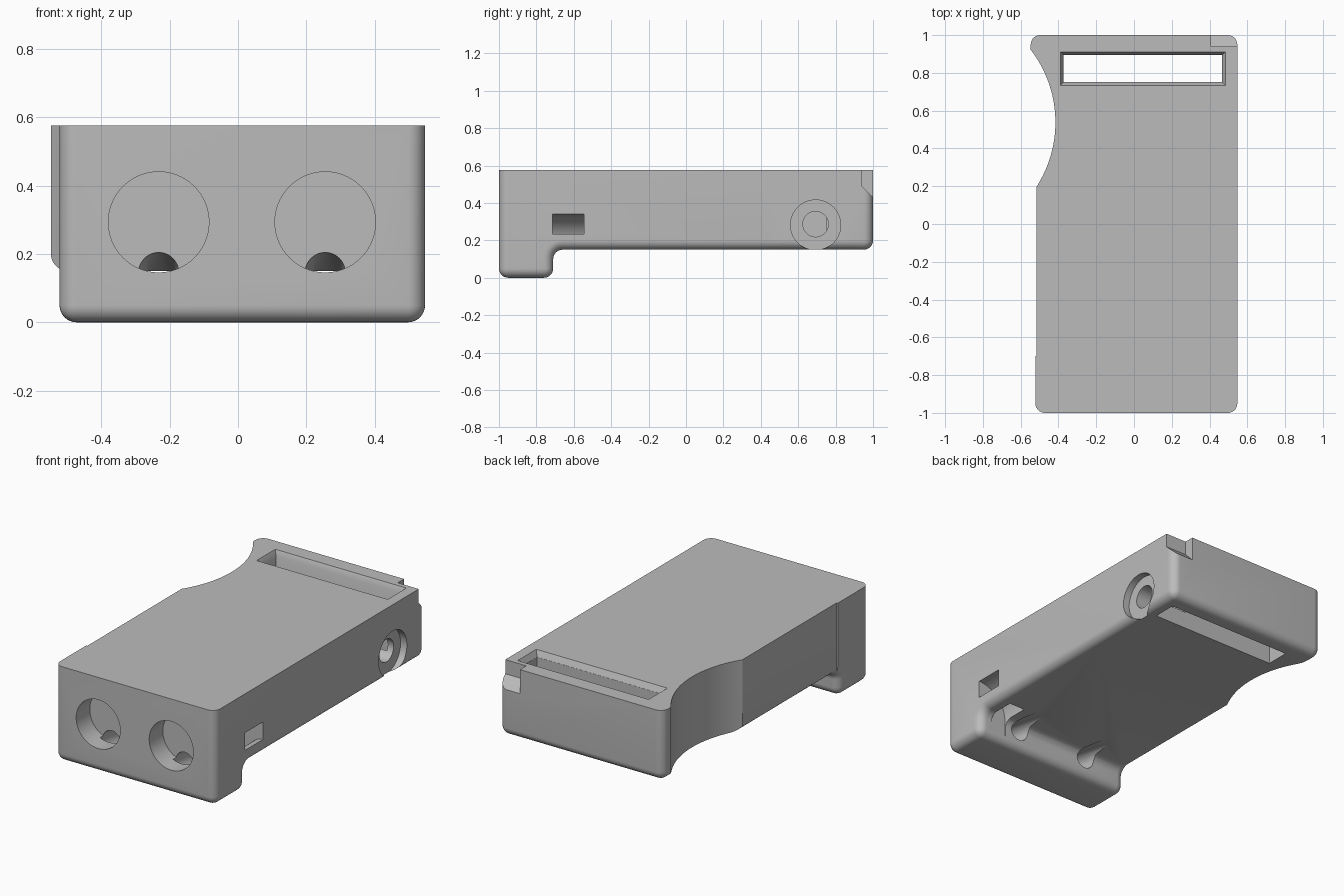
import bpy, bmesh, math
from mathutils import Matrix, Vector

if "Cube" in bpy.data.objects:
    bpy.data.objects.remove(bpy.data.objects["Cube"])

HALF_W, TOP, BELLY, ROUND = 0.547, 0.575, 0.15, 0.05

grey = bpy.data.materials.new("plain_grey")
grey.use_nodes = True
grey.diffuse_color = (0.5, 0.5, 0.5, 1)
grey.node_tree.nodes["Principled BSDF"].inputs["Base Color"].default_value = (0.5, 0.5, 0.5, 1)


def to_object(name, bm):
    bmesh.ops.recalc_face_normals(bm, faces=bm.faces[:])
    mesh = bpy.data.meshes.new(name)
    bm.to_mesh(mesh)
    bm.free()
    mesh.materials.append(grey)
    obj = bpy.data.objects.new(name, mesh)
    bpy.context.scene.collection.objects.link(obj)
    return obj


def prism(points, shift):
    """Closed outline swept along a vector."""
    bm = bmesh.new()
    face = bm.faces.new([bm.verts.new(p) for p in points])
    new = bmesh.ops.extrude_face_region(bm, geom=[face])["geom"]
    verts = [v for v in new if isinstance(v, bmesh.types.BMVert)]
    bmesh.ops.translate(bm, verts=verts, vec=shift)
    return bm


def arc(cx, cy, r, start, end, n):
    angles = [math.radians(start + (end - start) * i / n) for i in range(n + 1)]
    return [(cx + r * math.cos(a), cy + r * math.sin(a)) for a in angles]


def box(x0, x1, y0, y1, z0, z1):
    return prism([(x0, y0, z0), (x1, y0, z0), (x1, y1, z0), (x0, y1, z0)], (0, 0, z1 - z0))


def rod(start, end, r, sides=64):
    """Cylinder between two points."""
    a, b = Vector(start), Vector(end)
    bm = bmesh.new()
    turn = (b - a).to_track_quat("Z", "Y").to_matrix().to_4x4()
    bmesh.ops.create_cone(bm, cap_ends=True, segments=sides, radius1=r, radius2=r,
                          depth=(b - a).length, matrix=Matrix.Translation((a + b) / 2) @ turn)
    return bm


# Body: stepped side profile with a filleted inner corner
side = [(-1, TOP), (-1, 0), (-0.71, 0)]
side += arc(-0.66, 0.1, ROUND, 180, 90, 8)
side += [(1, BELLY), (1, TOP)]
bm = prism([(-HALF_W, y, z) for y, z in side], (2 * HALF_W, 0, 0))


def is_rounded(edge):
    a, b = (v.co for v in edge.verts)
    on_top = min(a.z, b.z) > TOP - 0.001
    across = abs(a.x - b.x) > 1
    inner_corner = across and a.z > 0.01 and -0.72 < a.y < -0.65
    return not on_top and not inner_corner


bmesh.ops.bevel(bm, geom=[e for e in bm.edges if is_rounded(e)], offset=ROUND,
                segments=8, profile=0.5, affect="EDGES", clamp_overlap=False)

# Front part is slightly narrower on its right side
for y in (0.3, 0.4):
    bmesh.ops.bisect_plane(bm, geom=bm.verts[:] + bm.edges[:] + bm.faces[:],
                           plane_co=(0, y, 0), plane_no=(0, 1, 0))
for v in bm.verts:
    if v.co.x < 0 and v.co.y < 0.35:
        v.co.x += 0.025
body = to_object("body", bm)

cutters = []


def cut(name, bm):
    cutters.append(to_object(name, bm))


# Finger scoop and flat flank on the right side
cut("scoop_cutter", rod((-1.046, 0.538, -0.1), (-1.046, 0.538, 0.8), 0.63, 160))
cut("flank_cutter", box(-0.8, -0.515, -0.7, 0.5, -0.1, 0.8))

# Strap slot with a tapered mouth
cut("strap_slot_cutter", box(-0.372, 0.466, 0.752, 0.895, 0, 0.7))
mouth = box(-0.39, 0.485, 0.733, 0.912, TOP - 0.035, TOP + 0.001)
for v in mouth.verts:
    if v.co.z < TOP - 0.01:
        v.co.x += 0.018 if v.co.x < 0 else -0.018
        v.co.y += 0.018 if v.co.y < 0.8 else -0.018
cut("strap_mouth_cutter", mouth)

# Back corner notch with a sloping floor
notch = [(0.94, 0.7), (0.94, 0.49), (1.02, 0.41), (1.02, 0.7)]
cut("notch_cutter", prism([(0.407, y, z) for y, z in notch], (0.3, 0, 0)))

# Front sockets, each with a drain channel sloping down to the underside
for x in (-0.232, 0.255):
    cut("socket_cutter", rod((x, -1.1, 0.293), (x, -0.87, 0.293), 0.147, 96))
    cut("channel_cutter", rod((x, -0.9, 0.149), (x, -0.3, 0.062), 0.059, 48))

# Tie slot curving from the left side down to the underside
bend = arc(HALF_W, BELLY, 0.19, 90, 180, 16)
bend += [(HALF_W - 0.19, 0.05), (HALF_W - 0.085, 0.05)]
bend += arc(HALF_W, BELLY, 0.085, 180, 90, 16)
bend += [(0.65, BELLY + 0.085), (0.65, BELLY + 0.19)]
cut("tie_slot_cutter", prism([(x, -0.715, z) for x, z in bend], (0, 0.17, 0)))

# Stepped screw hole on the left side
cut("screw_recess_cutter", rod((0.505, 0.693, 0.282), (0.7, 0.693, 0.282), 0.134, 96))
cut("screw_hole_cutter", rod((0.25, 0.693, 0.287), (0.6, 0.693, 0.287), 0.068))

bpy.context.view_layer.objects.active = body
body.select_set(True)
for cutter in cutters:
    cutter.hide_render = True
    mod = body.modifiers.new(cutter.name, "BOOLEAN")
    mod.operation = "DIFFERENCE"
    mod.solver = "EXACT"
    mod.object = cutter
    bpy.ops.object.modifier_apply(modifier=mod.name)
for cutter in cutters:
    bpy.data.objects.remove(cutter)

bpy.ops.object.shade_smooth_by_angle(angle=math.radians(30))
